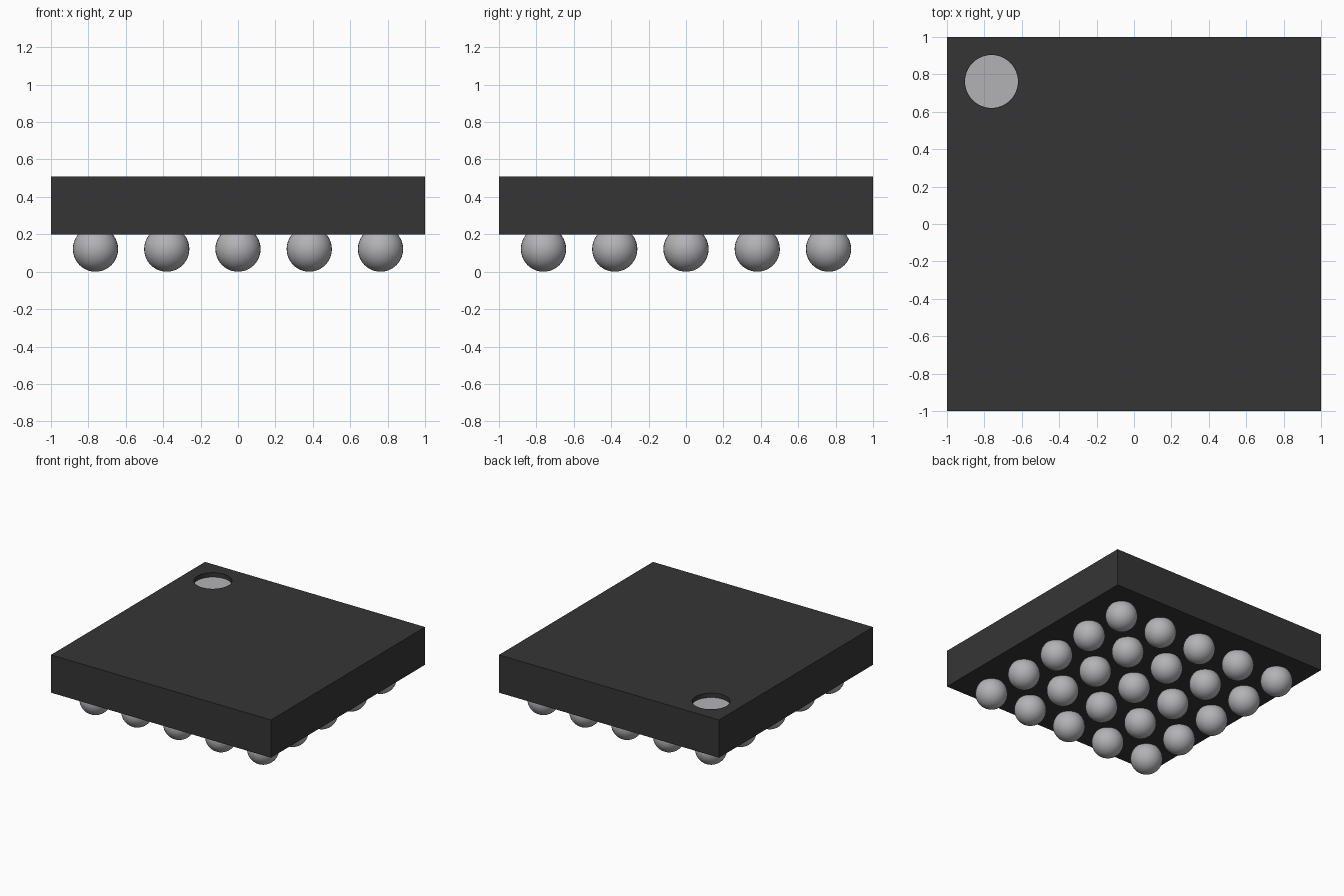
import bpy

if "Cube" in bpy.data.objects:
    bpy.data.objects.remove(bpy.data.objects["Cube"])

PITCH = 0.381
EDGE = 2 * PITCH          # outermost ball row, also the pin-one mark position
TOP, BOTTOM = 0.51, 0.20
DEPTH = 0.04              # depth of the pin-one recess
MARK_R = 0.142


def material(name, rgb):
    m = bpy.data.materials.new(name)
    m.diffuse_color = (*rgb, 1.0)
    m.use_nodes = True
    m.node_tree.nodes["Principled BSDF"].inputs["Base Color"].default_value = m.diffuse_color
    return m


black = material("black plastic", (0.036, 0.036, 0.036))
silver = material("silver metal", (0.45, 0.45, 0.47))


def finish(name, mat):
    ob = bpy.context.object
    ob.name = name
    ob.data.materials.clear()
    ob.data.materials.append(mat)
    return ob


# Package body
bpy.ops.mesh.primitive_cube_add(size=1, location=(0, 0, (TOP + BOTTOM) / 2))
body = finish("package_body", black)
body.scale = (2, 2, TOP - BOTTOM)
bpy.ops.object.transform_apply(location=True, rotation=False, scale=True)

# Round recess in the top corner
bpy.ops.mesh.primitive_cylinder_add(vertices=48, radius=MARK_R, depth=2 * DEPTH,
                                    location=(-EDGE, EDGE, TOP))
cutter = finish("recess_cutter", black)
cutter.hide_render = True
cut = body.modifiers.new("recess", 'BOOLEAN')
cut.operation = 'DIFFERENCE'
cut.solver = 'EXACT'
cut.object = cutter
bpy.context.view_layer.objects.active = body
bpy.ops.object.modifier_apply(modifier=cut.name)
bpy.data.objects.remove(cutter, do_unlink=True)

# Silver disc on the recess floor
bpy.ops.mesh.primitive_cylinder_add(vertices=48, radius=MARK_R - 0.0005, depth=0.004,
                                    location=(-EDGE, EDGE, TOP - DEPTH + 0.002))
finish("corner_mark", silver)

# 5 x 5 grid of solder balls sharing one mesh
R = 0.121
bpy.ops.mesh.primitive_uv_sphere_add(segments=32, ring_count=20, radius=R)
first = finish("solder_ball", silver)
bpy.ops.object.shade_smooth()
for i in range(5):
    for j in range(5):
        if i == j == 0:
            ball = first
        else:
            ball = bpy.data.objects.new(f"solder_ball_{i}_{j}", first.data)
            bpy.context.collection.objects.link(ball)
        ball.location = ((i - 2) * PITCH, (j - 2) * PITCH, R)
